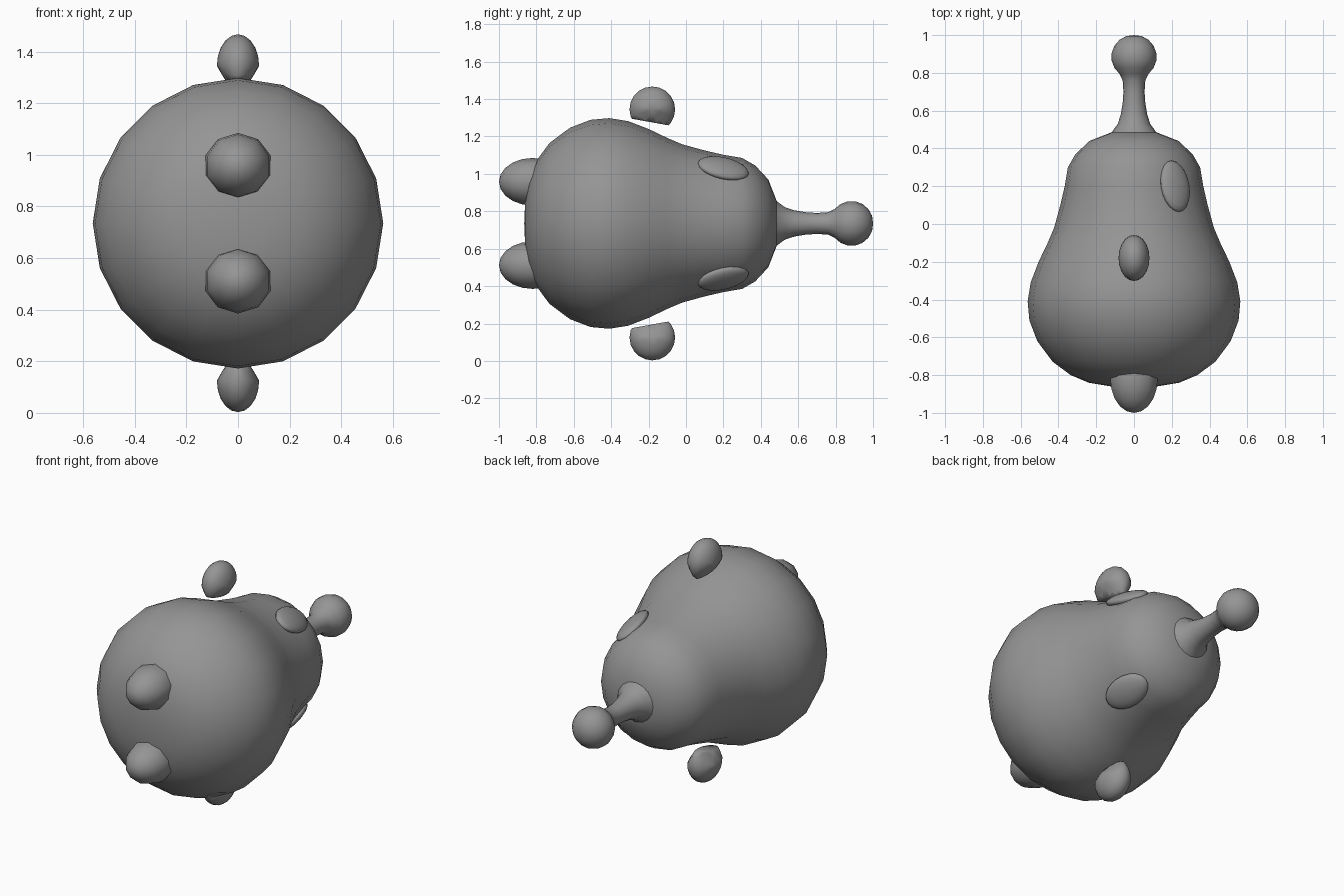
import bpy, bmesh, math
from mathutils import Matrix, Vector

if "Cube" in bpy.data.objects:
    bpy.data.objects.remove(bpy.data.objects["Cube"])

MID = 0.735  # height of the long axis; everything mirrors above and below it

# dark grey used on every part
GREY = bpy.data.materials.new("dark_grey")
GREY.diffuse_color = (0.3, 0.3, 0.3, 1)
GREY.use_nodes = True
GREY.node_tree.nodes["Principled BSDF"].inputs["Base Color"].default_value = GREY.diffuse_color


def finish(name, bm, angle=50):
    bmesh.ops.recalc_face_normals(bm, faces=bm.faces)
    me = bpy.data.meshes.new(name)
    bm.to_mesh(me)
    bm.free()
    me.materials.append(GREY)
    ob = bpy.data.objects.new(name, me)
    bpy.context.collection.objects.link(ob)
    bpy.ops.object.select_all(action='DESELECT')
    ob.select_set(True)
    bpy.context.view_layer.objects.active = ob
    bpy.ops.object.shade_smooth_by_angle(angle=math.radians(angle))
    return ob


def lathe(name, profile, sides):
    """Spin (y, radius) points about the long axis."""
    bm = bmesh.new()
    rings = []
    for y, r in profile:
        if r == 0:
            rings.append([bm.verts.new((0, y, MID))] * sides)
        else:
            rings.append([bm.verts.new((r * math.cos(a), y, MID + r * math.sin(a)))
                          for a in (2 * math.pi * i / sides for i in range(sides))])
    for a, b in zip(rings, rings[1:]):
        for i in range(sides):
            j = (i + 1) % sides
            bm.faces.new(dict.fromkeys((a[i], a[j], b[j], b[i])))
    return finish(name, bm)


def blob(name, loc, rot, radii, u, v, cut=None):
    """Ellipsoid (poles on local z) plus its mirror below; loc z is relative to MID."""
    for side, s in (("upper", 1), ("lower", -1)):
        bm = bmesh.new()
        bmesh.ops.create_uvsphere(bm, u_segments=u, v_segments=v, radius=1)
        bm.transform(Matrix.LocRotScale(Vector(loc), rot.to_quaternion(), Vector(radii)))
        if cut:
            co, no = cut
            bmesh.ops.bisect_plane(bm, geom=bm.verts[:] + bm.edges[:] + bm.faces[:],
                                   plane_co=co, plane_no=no, clear_inner=True)
            bmesh.ops.holes_fill(bm, edges=[e for e in bm.edges if e.is_boundary])
            # narrow the sides towards the flat underside
            for vert in bm.verts:
                drop = max(0, loc[2] - vert.co.z)
                vert.co.x *= max(0.4, 1 - 6 * drop)
        bm.transform(Matrix.Translation((0, 0, MID)) @ Matrix.Diagonal((1, 1, s, 1)))
        finish(f"{side}_{name}", bm, 120)


# pear-shaped body
lathe("body", [(-0.865, 0), (-0.86, 0.12), (-0.84, 0.24), (-0.8, 0.335), (-0.73, 0.43),
               (-0.62, 0.512), (-0.51, 0.554), (-0.41, 0.563), (-0.31, 0.547),
               (-0.2, 0.505), (-0.1, 0.457), (-0.02, 0.423), (0.1, 0.39), (0.2, 0.367),
               (0.3, 0.35), (0.37, 0.31), (0.44, 0.235), (0.485, 0.12), (0.49, 0)], 20)

# stem with ball tip
ball = [(0.885 - 0.117 * math.cos(a), 0.12 * math.sin(a))
        for a in (math.radians(d) for d in range(40, 180, 20))]
lathe("stem", [(0.46, 0.14), (0.49, 0.115), (0.53, 0.086), (0.58, 0.07), (0.64, 0.06),
               (0.7, 0.056), (0.76, 0.06)] + ball + [(1.0, 0)], 16)

# front feet: ten-sided domes pointing forward
blob("foot", (0, -0.82, 0.223), Matrix.Rotation(math.pi / 2, 3, 'X'),
     (0.132, 0.127, 0.18), 10, 10)

# floating hands: ellipsoids with a slanted flat underside
blob("hand", (0, -0.18, 0.61), Matrix.Rotation(math.pi / 2, 3, 'Y'),
     (0.122, 0.122, 0.082), 20, 10,
     ((0, -0.18, 0.54), Vector((0, 0.18, 1)).normalized()))

# eyes: flattened ovals lying on the +x side of the body
n0 = Vector((0.215, 0, 0.3)).normalized()
along = (Vector((0, 1, 0)) - 0.25 * n0).normalized()
out = (n0 + Vector((0, 0.25, 0))).normalized()
across = out.cross(along)
blob("eye", (0.218, 0.2, 0.295), Matrix((across, along, out)).transposed(),
     (0.09, 0.14, 0.035), 20, 10)
